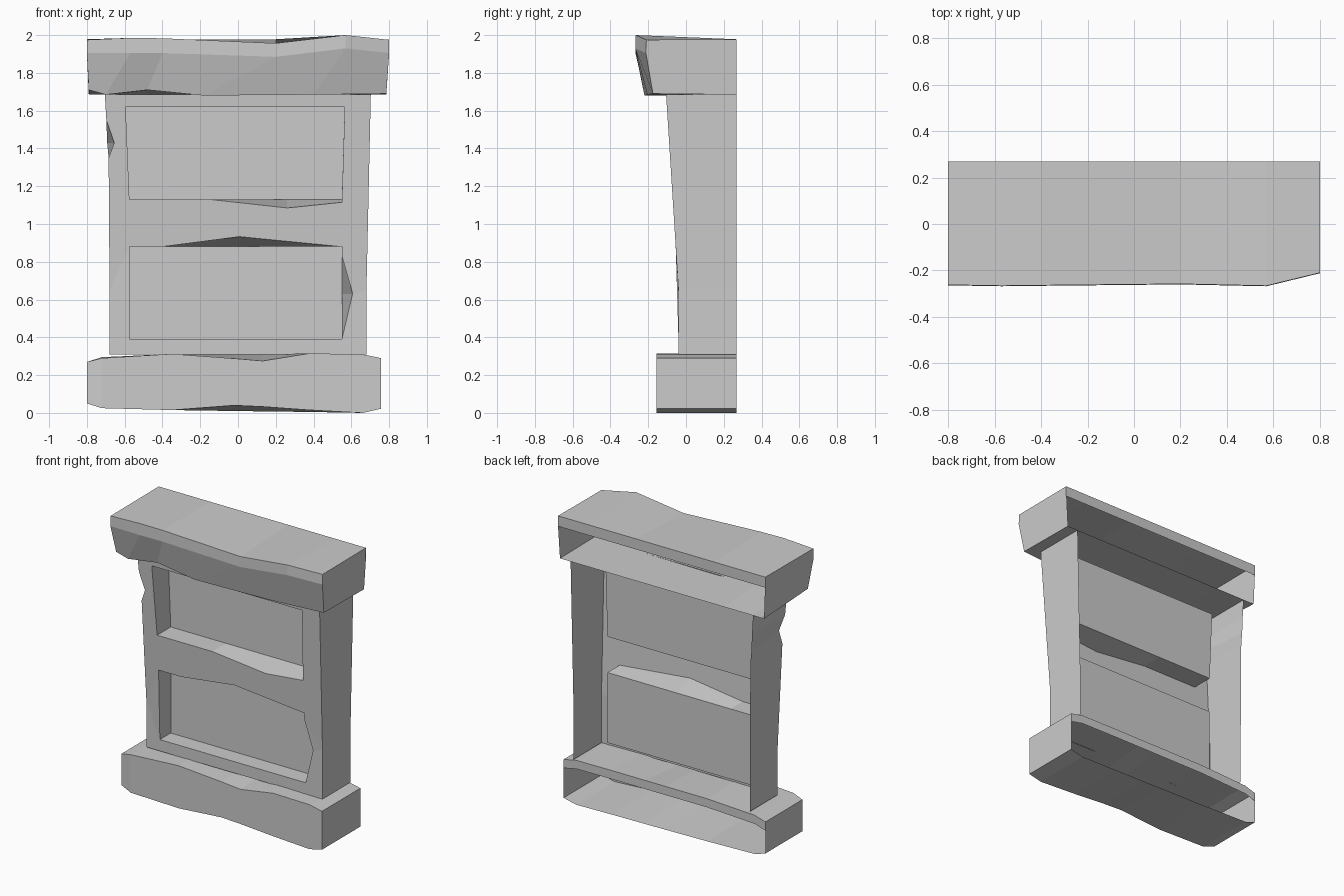
import bpy, bmesh

if "Cube" in bpy.data.objects:
    bpy.data.objects.remove(bpy.data.objects["Cube"])

BACK = 0.268


def finish(bm, name):
    bmesh.ops.remove_doubles(bm, verts=bm.verts, dist=0.0005)
    bmesh.ops.recalc_face_normals(bm, faces=bm.faces)
    mesh = bpy.data.meshes.new(name)
    bm.to_mesh(mesh)
    bm.free()
    obj = bpy.data.objects.new(name, mesh)
    bpy.context.collection.objects.link(obj)
    return obj


def loft(name, columns):
    """Skin (y, z) profiles along x, capping both ends; the back stays open below the lip."""
    bm = bmesh.new()
    cols = [[bm.verts.new(p) for p in col] for col in columns]
    for a, b in zip(cols, cols[1:]):
        for i in range(len(a) - 1):
            bm.faces.new((a[i], a[i + 1], b[i + 1], b[i]))
    bm.faces.new(cols[0])
    bm.faces.new(cols[-1])
    return finish(bm, name)


# Cap: x, top z, front y, break z, bottom x, bottom y, bottom z
cap = [(-0.80, 1.975, -0.262, 1.905, -0.79, -0.215, 1.71),
       (-0.57, 1.985, -0.266, 1.905, -0.70, -0.215, 1.685),
       (-0.40, 1.983, -0.264, 1.905, -0.48, -0.20, 1.71),
       (0.20, 1.957, -0.258, 1.885, -0.18, -0.22, 1.68),
       (0.57, 2.00, -0.266, 1.93, 0.40, -0.205, 1.685),
       (0.80, 1.975, -0.21, 1.905, 0.785, -0.175, 1.69)]
loft("cap", [[(x, BACK, 1.905), (x, BACK, 1.978), (x, fy, zt), (x, fy - 0.002, zm),
              (bx, by, zb), (bx, BACK, 1.685)]
             for x, zt, fy, zm, bx, by, zb in cap])

# Base: x, front y, front top z, front bottom z, back top z, back bottom z
base = [(-0.80, -0.14, 0.27, 0.05, 0.27, 0.05),
        (-0.72, -0.155, 0.29, 0.025, 0.295, 0.025),
        (-0.35, -0.155, 0.312, 0.015, 0.312, 0.015),
        (-0.02, -0.155, 0.288, 0.04, 0.312, 0.01),
        (0.13, -0.155, 0.275, 0.033, 0.312, 0.008),
        (0.38, -0.155, 0.315, 0.015, 0.312, 0.005),
        (0.66, -0.155, 0.31, 0.0, 0.31, 0.0),
        (0.757, -0.155, 0.29, 0.022, 0.29, 0.022)]
loft("base", [[(x, BACK, zt2 - 0.06), (x, BACK, zt2), (x, fy, zt), (x, fy, zb), (x, BACK, zb2)]
              for x, fy, zt, zb, zt2, zb2 in base])


# Body: leaning front frame with two recessed panels and open-backed side walls
def front_y(z):
    return -0.04 - 0.065 * max(0.0, (z - 0.65) / 1.03)


left = [(-0.705, 1.685), (-0.697, 1.55), (-0.655, 1.43), (-0.685, 1.35), (-0.68, 0.65), (-0.68, 0.31)]
right = [(0.68, 0.31), (0.68, 0.65), (0.703, 1.685)]
# Recess outlines: x, z at the front, and how far a chip moves that point from the panel edge
upper = [(-0.595, 1.62, 0, 0), (-0.575, 1.13, 0, 0), (-0.15, 1.13, 0, 0), (0.26, 1.085, 0, -0.045),
         (0.55, 1.115, 0, -0.015), (0.565, 1.62, 0, 0)]
lower = [(-0.575, 0.88, 0, 0), (-0.575, 0.39, 0, 0), (0.55, 0.39, 0, 0), (0.607, 0.63, 0.057, 0),
         (0.55, 0.83, 0, 0), (0.55, 0.88, 0, 0), (0.01, 0.933, 0, 0.053), (-0.40, 0.88, 0, 0)]

bm = bmesh.new()
edges = []


def front_loop(points):
    vs = [bm.verts.new((p[0], front_y(p[1]), p[1])) for p in points]
    edges.extend(bm.edges.new((vs[i - 1], vs[i])) for i in range(len(vs)))
    return vs


outer = front_loop(left + right)
holes = [(pts, front_loop(pts)) for pts in (upper, lower)]
bmesh.ops.triangle_fill(bm, edges=edges, use_beauty=True, normal=(0, -1, 0))
# Side walls
for side in (outer[:len(left)], outer[len(left):]):
    straight = sum(v.co.x for v in (side[0], side[-1])) / 2
    rear = [bm.verts.new((v.co.x if abs(v.co.x) > 0.67 else straight, BACK, v.co.z)) for v in side]
    for i in range(len(side) - 1):
        bm.faces.new((side[i], side[i + 1], rear[i + 1], rear[i]))
# Recess walls and panels
for pts, vs in holes:
    panel = [bm.verts.new((x - dx, 0.08, z - dz)) for x, z, dx, dz in pts]
    for i in range(len(vs)):
        bm.faces.new((vs[i - 1], vs[i], panel[i], panel[i - 1]))
    bm.faces.new(panel)
finish(bm, "body")
